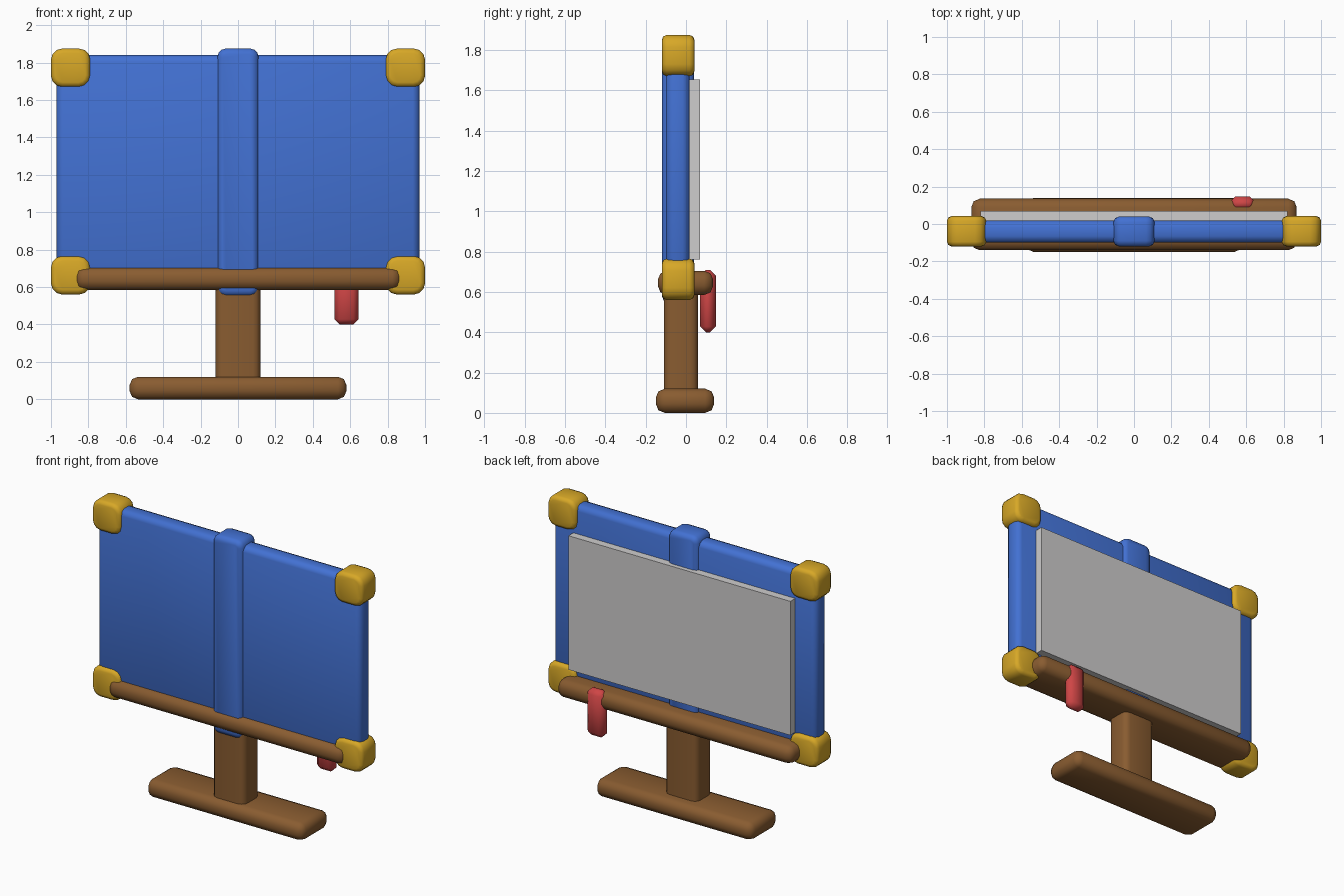
import bpy
import bmesh
import math

cube = bpy.data.objects.get("Cube")
if cube:
    bpy.data.objects.remove(cube, do_unlink=True)


def material(name, r, g, b):
    mat = bpy.data.materials.new(name)
    mat.use_nodes = True
    mat.diffuse_color = (r, g, b, 1)
    mat.node_tree.nodes["Principled BSDF"].inputs["Base Color"].default_value = (r, g, b, 1)
    return mat


BLUE = material("cover blue", 0.055, 0.165, 0.65)
GOLD = material("corner gold", 0.68, 0.39, 0.02)
WOOD = material("brown wood", 0.25, 0.107, 0.03)
RED = material("bookmark red", 0.62, 0.06, 0.06)
PAPER = material("page grey", 0.62, 0.61, 0.61)


def block(name, mat, xs, ys, zs, bevel=0.0, segments=2, axis=None, axis_bevel=0.0):
    """Box between limits; edges along one axis can be rounded before the rest."""
    limits = (xs, ys, zs)
    bm = bmesh.new()
    bmesh.ops.create_cube(bm, size=1)
    for v in bm.verts:
        v.co = [(lo + hi) / 2 + c * (hi - lo) for c, (lo, hi) in zip(v.co, limits)]
    if axis is not None:
        along = [e for e in bm.edges
                 if abs((e.verts[0].co - e.verts[1].co).normalized()[axis]) > 0.9]
        bmesh.ops.bevel(bm, geom=along, offset=axis_bevel, segments=3,
                        profile=0.5, affect='EDGES')
    if bevel:
        sharp = [e for e in bm.edges if e.calc_face_angle() > math.radians(50)]
        bmesh.ops.bevel(bm, geom=sharp, offset=bevel, segments=segments,
                        profile=0.5, affect='EDGES')
    bmesh.ops.recalc_face_normals(bm, faces=bm.faces)
    mesh = bpy.data.meshes.new(name)
    bm.to_mesh(mesh)
    bm.free()
    mesh.materials.append(mat)
    obj = bpy.data.objects.new(name, mesh)
    bpy.context.collection.objects.link(obj)
    bpy.ops.object.select_all(action='DESELECT')
    obj.select_set(True)
    bpy.context.view_layer.objects.active = obj
    bpy.ops.object.shade_smooth_by_angle(angle=math.radians(50))
    return obj


# Wooden stand: foot, post and ledge
block("foot", WOOD, (-0.58, 0.58), (-0.15, 0.14), (0, 0.12), 0.045)
block("post", WOOD, (-0.12, 0.12), (-0.11, 0.06), (0.09, 0.62), axis=2, axis_bevel=0.04)
block("ledge", WOOD, (-0.87, 0.87), (-0.14, 0.135), (0.585, 0.705), 0.045)

# Open book: cover, spine and pages
block("cover", BLUE, (-0.97, 0.97), (-0.1, 0.018), (0.6, 1.84), 0.035)
block("spine", BLUE, (-0.11, 0.11), (-0.12, 0.04), (0.55, 1.875), 0.03,
      axis=1, axis_bevel=0.045)
block("pages", PAPER, (-0.82, 0.82), (0, 0.07), (0.76, 1.655))

# Gold caps on the four corners
for side, xs in (("left", (0.79, 1.0)), ("right", (-1.0, -0.79))):
    for level, zs in (("lower", (0.56, 0.765)), ("upper", (1.67, 1.875))):
        block(f"{level}_{side}_corner", GOLD, xs, (-0.12, 0.042), zs, 0.025,
              axis=1, axis_bevel=0.06)

# Bookmark hanging behind the ledge
block("bookmark", RED, (0.515, 0.645), (0.07, 0.148), (0.4, 0.71), 0.028, segments=1)
